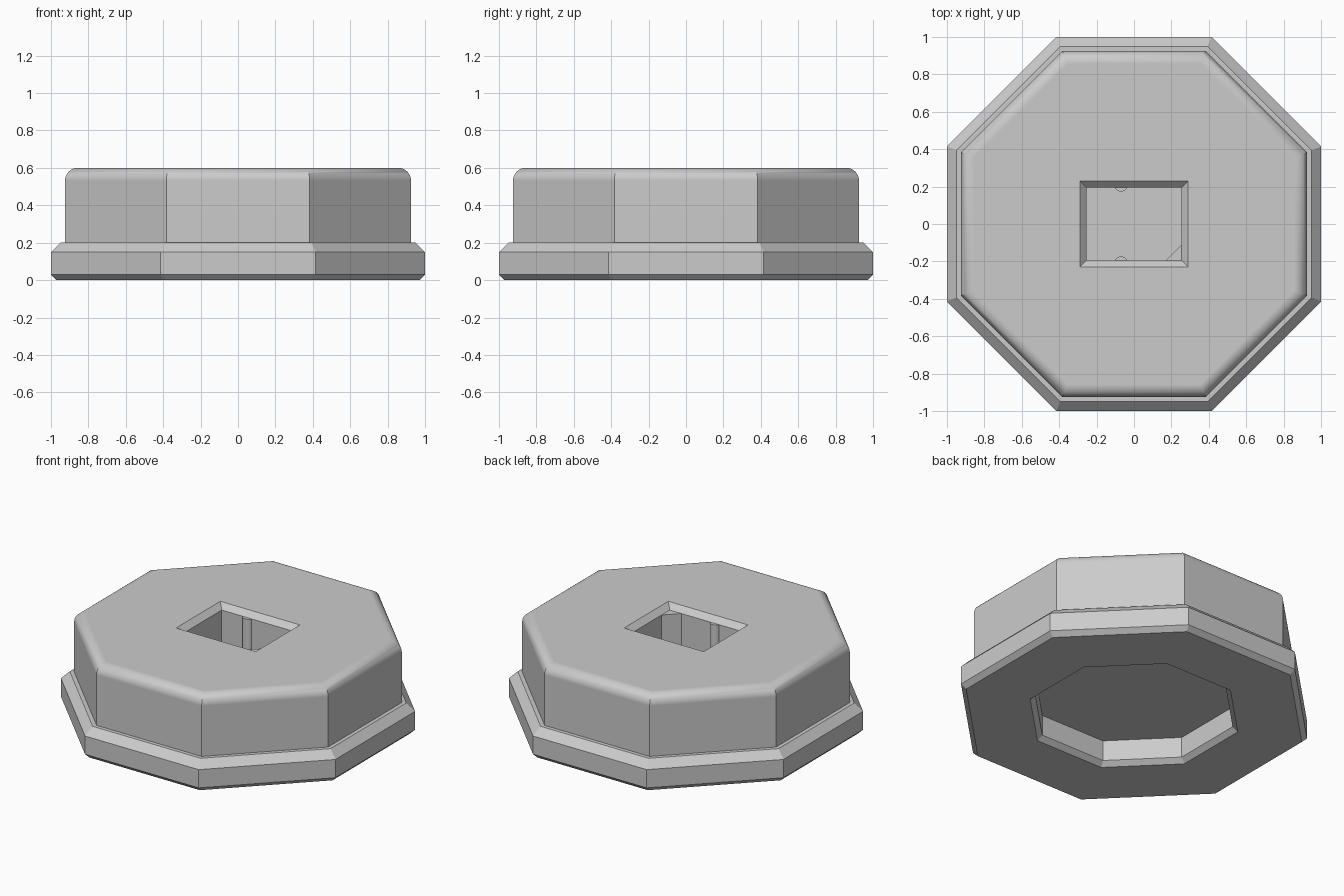
import bpy, bmesh, math

old = bpy.data.objects.get("Cube")
if old:
    bpy.data.objects.remove(old)

grey = bpy.data.materials.new("plain_grey")
colour = (0.6, 0.6, 0.6, 1)
grey.use_nodes = True
grey.diffuse_color = colour
next(n for n in grey.node_tree.nodes
     if n.type == 'BSDF_PRINCIPLED').inputs["Base Color"].default_value = colour


def loft(name, sections):
    """Join stacked outlines, each a list of 3D points, and cap both ends."""
    bm = bmesh.new()
    rings = [[bm.verts.new(p) for p in s] for s in sections]
    count = len(rings[0])
    for low, high in zip(rings, rings[1:]):
        for i in range(count):
            j = (i + 1) % count
            bm.faces.new((low[i], low[j], high[j], high[i]))
    bm.faces.new(rings[0][::-1])
    bm.faces.new(rings[-1])
    bmesh.ops.recalc_face_normals(bm, faces=bm.faces)
    mesh = bpy.data.meshes.new(name)
    bm.to_mesh(mesh)
    bm.free()
    mesh.materials.append(grey)
    obj = bpy.data.objects.new(name, mesh)
    bpy.context.collection.objects.link(obj)
    return obj


def octagon(apothem, z):
    r = apothem / math.cos(math.pi / 8)
    turns = [(i + 0.5) * math.pi / 4 for i in range(8)]
    return [(r * math.cos(a), r * math.sin(a), z) for a in turns]


def rectangle(x, y, z):
    return [(x, y, z), (-x, y, z), (-x, -y, z), (x, -y, z)]


def make_active(obj):
    bpy.ops.object.select_all(action='DESELECT')
    obj.select_set(True)
    bpy.context.view_layer.objects.active = obj


# Chamfered foot with an octagonal pocket underneath
loft("base", [octagon(*p) for p in (
    (0.57, 0.165), (0.57, 0.03), (0.6, 0), (0.97, 0),
    (1, 0.03), (1, 0.15), (0.95, 0.2))])

# Upper body with a rounded top edge
radius, steps = 0.068, 8
outline = [(0.925, 0.19)]
for i in range(steps + 1):
    a = math.pi / 2 * i / steps
    outline.append((0.925 - radius + radius * math.cos(a),
                    0.6 - radius + radius * math.sin(a)))
body = loft("body", [octagon(*p) for p in outline])

# Chamfered rectangular socket cut into the top
floor, lip = 0.22, 0.565
cutter = loft("socket_cutter", [
    rectangle(0.255, 0.195, floor), rectangle(0.255, 0.195, lip),
    rectangle(0.29, 0.23, 0.6), rectangle(0.3, 0.24, 0.61)])
make_active(body)
cut = body.modifiers.new("socket", 'BOOLEAN')
cut.operation = 'DIFFERENCE'
cut.solver = 'EXACT'
cut.object = cutter
bpy.ops.object.modifier_apply(modifier=cut.name)
bpy.data.objects.remove(cutter)
bpy.ops.object.shade_smooth_by_angle(angle=math.radians(30))
flat_top = body.modifiers.new("flat_top", 'WEIGHTED_NORMAL')
flat_top.keep_sharp = True

# Corner key inside the socket
key = [(0.26, -0.2), (0.26, -0.105), (0.165, -0.2)]
loft("corner_key", [[(x, y, z) for x, y in key] for z in (floor - 0.01, lip)])

# Rounded ribs on the two long socket walls
for name, side in (("front_rib", -1), ("back_rib", 1)):
    turns = [i * math.tau / 16 for i in range(16)]
    rib = loft(name, [[(-0.07 + 0.036 * math.cos(a),
                        side * 0.209 + 0.036 * math.sin(a), z) for a in turns]
                      for z in (floor - 0.01, lip)])
    make_active(rib)
    bpy.ops.object.shade_smooth_by_angle(angle=math.radians(30))
